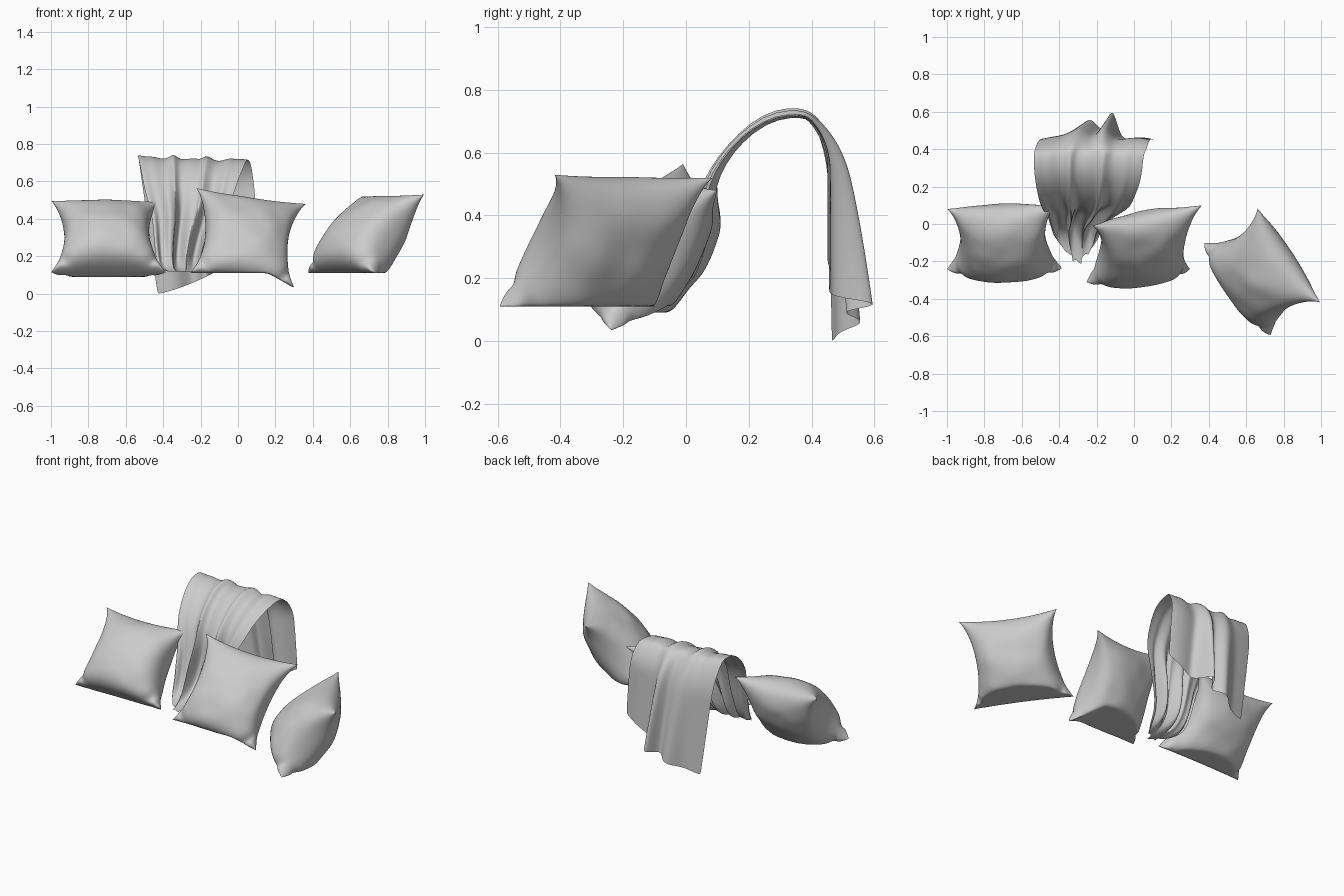
import bpy
from math import sin, cos, pi, exp
from mathutils import Vector, noise

if "Cube" in bpy.data.objects:
    bpy.data.objects.remove(bpy.data.objects["Cube"])


def make_object(name, verts, faces, levels):
    mesh = bpy.data.meshes.new(name)
    mesh.from_pydata([tuple(v) for v in verts], [], faces)
    mesh.polygons.foreach_set("use_smooth", [True] * len(mesh.polygons))
    mesh.update()
    ob = bpy.data.objects.new(name, mesh)
    bpy.context.collection.objects.link(ob)
    sub = ob.modifiers.new("smooth", 'SUBSURF')
    sub.levels = sub.render_levels = levels
    return ob


def bump(x, centre, width):
    return exp(-((x - centre) / width) ** 2)


def pillow(name, tl, tr, br, bl, front, back, floor, sag=0.0, n=32):
    """Square cushion: two puffed panels meeting in a seam, resting on the seat."""
    tl, tr, br, bl = map(Vector, (tl, tr, br, bl))
    normal = (tr + br - tl - bl).cross(tl + tr - bl - br).normalized()
    verts, faces, index = [], [], {}

    def vertex(i, j, side):
        edge = i in (0, n) or j in (0, n)
        key = (i, j, 0 if edge else side)
        if key in index:
            return index[key]
        u, v = -cos(pi * i / n), -cos(pi * j / n)
        fu, fv = max(0.0, 1 - u * u), max(0.0, 1 - v * v)
        # the lower half is fuller, as the filling sinks
        fill = fu ** 0.5 * fv ** (0.5 if v > 0 else 0.33)
        # seams drawn in between the pointed corners
        pu = u * (1 - 0.24 * fv ** 0.8 * u * u)
        pv = v * (1 - (0.10 if v > 0 else 0.02) * fu * v * v)
        a, b = (pu + 1) / 2, (pv + 1) / 2
        p = bl.lerp(br, a).lerp(tl.lerp(tr, a), b)
        thick = (front if side > 0 else back) * fill * (1 - 0.22 * v)
        # crease across each bottom corner
        d = (1 - abs(u)) + (1 + v)
        thick *= 1 - 0.3 * bump(d, 0.30, 0.09)
        if not edge:
            wrinkle = noise.noise(Vector((u * 2.2, v * 2.2, side + bl.x * 7)))
            p += normal * side * (thick + 0.012 * wrinkle * fill)
        low = floor - sag * max(0.0, (p.x - bl.x) / (br.x - bl.x) - 0.75) * 4
        p.z = max(p.z, low)
        index[key] = len(verts)
        verts.append(p)
        return index[key]

    for side in (1, -1):
        for i in range(n):
            for j in range(n):
                f = [vertex(i, j, side), vertex(i + 1, j, side),
                     vertex(i + 1, j + 1, side), vertex(i, j + 1, side)]
                faces.append(f if side > 0 else f[::-1])
    return make_object(name, verts, faces, 1)


# three cushions, corners given clockwise from top left as seen from their fronts
pillow("left_cushion", (-1, .08, .495), (-.42, .10, .49), (-.385, -.235, .115),
       (-1, -.24, .115), .175, .155, .09)
pillow("middle_cushion", (-.225, -.01, .565), (.365, .10, .48), (.30, -.24, .035),
       (-.255, -.31, .115), .14, .155, .11, sag=0.08)
pillow("right_cushion", (.66, .085, .52), (.995, -.42, .53), (.73, -.595, .11),
       (.375, -.10, .11), .155, .165, .11)

# throw blanket: stations along its length (y, z, left x, right x, fold depth)
stations = [
    (-.16, .118, -.37, -.23, .010), (-.11, .125, -.40, -.20, .016),
    (-.06, .145, -.43, -.18, .026), (-.015, .20, -.44, -.17, .034),
    (.015, .29, -.45, -.14, .036), (.04, .38, -.455, -.10, .032),
    (.065, .46, -.47, -.06, .022),
    (.09, .535, -.495, -.02, .018), (.14, .61, -.51, .00, .014),
    (.21, .675, -.525, .03, .011), (.29, .715, -.535, .045, .009),
    (.37, .718, -.535, .05, .009),
]
cols, rows_back = 56, 14
verts, faces = [], []


def folds(u, phase):
    wave = sin(u * 2 * pi * 3.5 + 0.6) + 0.6 * sin(u * 2 * pi * 6 + phase)
    return wave * (0.35 + 0.65 * sin(pi * u))


for y, z, xl, xr, depth in stations:
    tilt = min(1.0, max(0.0, (z - .45) / .25))
    for c in range(cols + 1):
        u = c / cols
        w = depth * folds(u, z * 3)
        gather = 0.012 * cos(u * 2 * pi * 3.5 + 0.6) * sin(pi * u)
        lift = .02 * (1 - u) * max(0.0, (z - .6) / .12)
        # the end on the seat runs out to a point
        point = max(0.0, -y - .04) * (0.45 - 1.3 * abs(u - .5))
        verts.append((xl + (xr - xl) * u + gather,
                      y - w * (1 - tilt * 0.7) - point,
                      max(.10, z + w * tilt + lift)))
# back drop: rounds over the top, then hangs with two deep folds and a slanted hem
for r in range(1, rows_back + 1):
    t = r / rows_back
    turn = sin(min(1.0, t * 2.2) * pi / 2)
    for c in range(cols + 1):
        u = c / cols
        hem = .05 * u + .20 * u ** 1.5
        deep = .10 * bump(u, .37, .13) + .15 * bump(u, .58, .07)
        base = .075 + .015 * sin(u * 9)
        y = .37 + base * turn + deep * t ** .7 + .02 * t * (1 - u)
        top = .722 + .02 * (1 - u) + .009 * folds(u, 2) * (1 - t)
        xl = -.535 + .105 * t ** 1.3
        xr = .05 + .06 * t ** .6
        verts.append((xl + (xr - xl) * u, y, top + (hem - top) * t ** 1.35))
for r in range(len(stations) + rows_back - 1):
    for c in range(cols):
        a = r * (cols + 1) + c
        faces.append((a, a + 1, a + cols + 2, a + cols + 1))
make_object("throw_blanket", verts, faces, 1)
